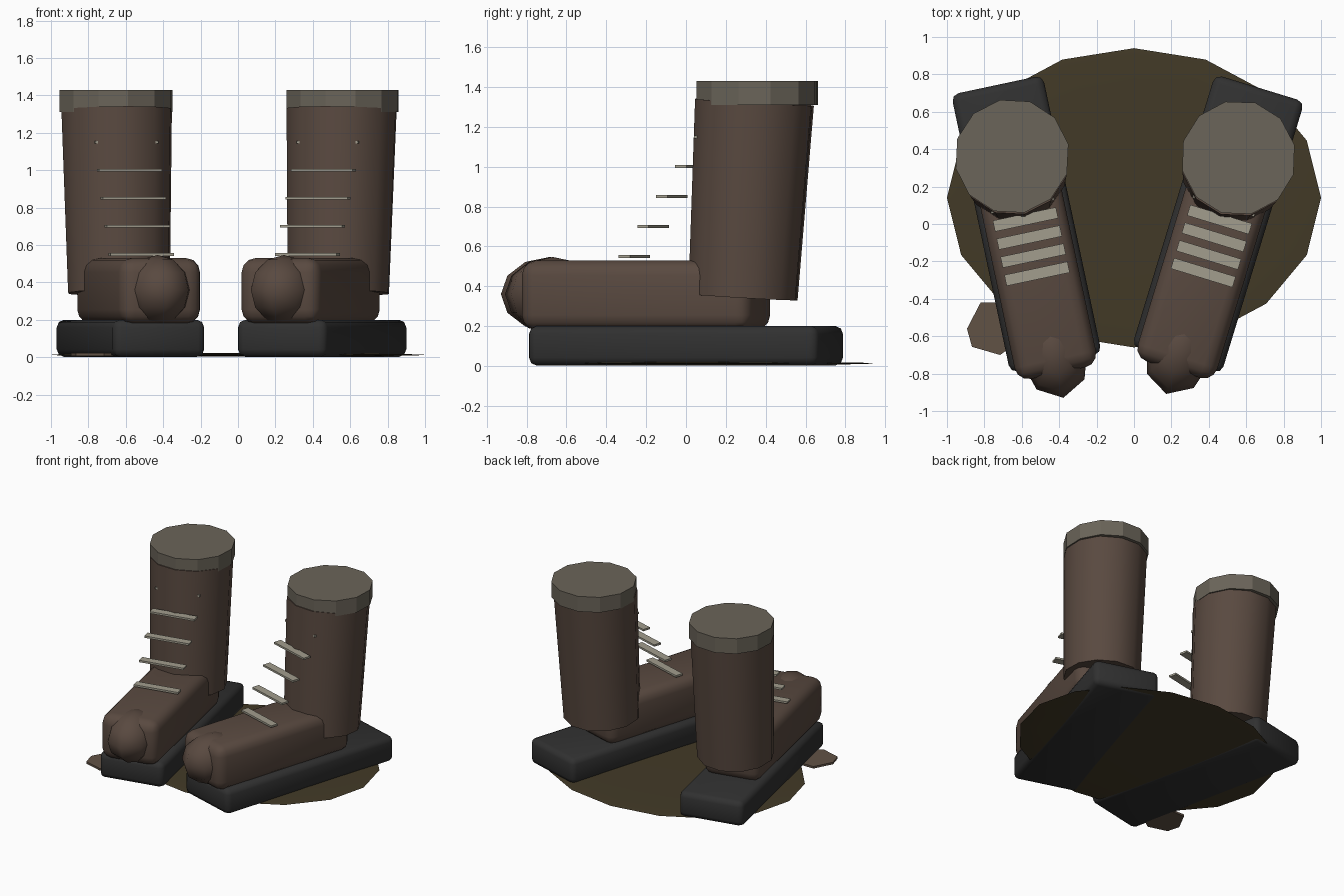
import bpy
from math import radians, sin, cos
from mathutils import Matrix, Vector

if "Cube" in bpy.data.objects:
    bpy.data.objects.remove(bpy.data.objects["Cube"])


def material(name, rgb):
    m = bpy.data.materials.new(name)
    m.diffuse_color = (*rgb, 1)
    m.use_nodes = True
    m.node_tree.nodes["Principled BSDF"].inputs["Base Color"].default_value = m.diffuse_color
    return m


LEATHER = material("leather", (0.10, 0.067, 0.051))
RUBBER = material("rubber", (0.03, 0.03, 0.03))
CUFF = material("cuff_cloth", (0.145, 0.128, 0.10))
LACE = material("lace_cord", (0.36, 0.34, 0.27))
MUD = material("mud", (0.055, 0.042, 0.02))
CLOD = material("dry_mud", (0.12, 0.085, 0.06))


def finish(name, mat, frame=Matrix(), angle=None):
    ob = bpy.context.object
    ob.name = name
    ob.data.materials.append(mat)
    if angle:
        bpy.ops.object.shade_smooth_by_angle(angle=radians(angle))
    bpy.context.view_layer.update()
    ob.matrix_world = frame @ ob.matrix_world
    return ob


def box(name, mat, frame, loc, size, bevel=0, segments=2):
    bpy.ops.mesh.primitive_cube_add(size=1, location=loc)
    bpy.context.object.scale = size
    bpy.ops.object.transform_apply(location=False, rotation=False, scale=True)
    if bevel:
        mod = bpy.context.object.modifiers.new("bevel", "BEVEL")
        mod.width, mod.segments = bevel, segments
        bpy.ops.object.modifier_apply(modifier="bevel")
    return finish(name, mat, frame, 50 if bevel else None)


def ball(name, mat, frame, loc, size, segments, rings):
    bpy.ops.mesh.primitive_uv_sphere_add(segments=segments, ring_count=rings,
                                         radius=1, location=loc)
    bpy.context.object.scale = size
    bpy.ops.object.transform_apply(location=False, rotation=False, scale=True)
    return finish(name, mat, frame, 60)


def boot(side, x, turn):
    frame = Matrix.Translation((x, 0, 0)) @ Matrix.Rotation(radians(turn), 4, 'Z')
    # sole and foot
    box(side + "_sole", RUBBER, frame, (0, 0, 0.101), (0.5, 1.52, 0.198), 0.04)
    box(side + "_foot", LEATHER, frame, (0, -0.21, 0.355), (0.445, 1.21, 0.35), 0.075, 3)
    ball(side + "_toe_cap", LEATHER, frame, (0, -0.70, 0.36), (0.185, 0.25, 0.187), 8, 6)
    # shaft, leaning slightly backwards
    bpy.ops.mesh.primitive_cone_add(vertices=12, radius1=0.278, radius2=0.302, depth=0.98,
                                    location=(0, 0.325, 0.835),
                                    rotation=(radians(-3.5), 0, 0))
    finish(side + "_shaft", LEATHER, frame, 40)
    # cuff
    bpy.ops.mesh.primitive_cylinder_add(vertices=12, radius=0.308, depth=0.12,
                                        location=(0, 0.37, 1.37))
    finish(side + "_cuff", CUFF, frame)
    # laces stepping up the front
    for i in range(5):
        box(f"{side}_lace_{i + 1}", LACE, frame,
            (0, -0.272 + 0.099 * i, 0.55 + 0.15 * i), (0.345, 0.06, 0.015))


boot("left", -0.575, 12)
boot("right", 0.45, -17)

# mud puddle under the boots
ball("mud_puddle", MUD, Matrix(), (0, 0.14, 0.013), (1.0, 0.8, 0.009), 16, 12)

# small clod beside the left toe
outline = [(-0.893, -0.56), (-0.866, -0.657), (-0.716, -0.70), (-0.63, -0.64),
           (-0.62, -0.53), (-0.70, -0.42), (-0.82, -0.42)]
n = len(outline)
verts = [(x, y, z) for z in (0.008, 0.024) for x, y in outline]
faces = [tuple(reversed(range(n))), tuple(range(n, 2 * n))]
faces += [(i, (i + 1) % n, n + (i + 1) % n, n + i) for i in range(n)]
mesh = bpy.data.meshes.new("mud_clod")
mesh.from_pydata(verts, [], faces)
mesh.materials.append(CLOD)
bpy.context.collection.objects.link(bpy.data.objects.new("mud_clod", mesh))
